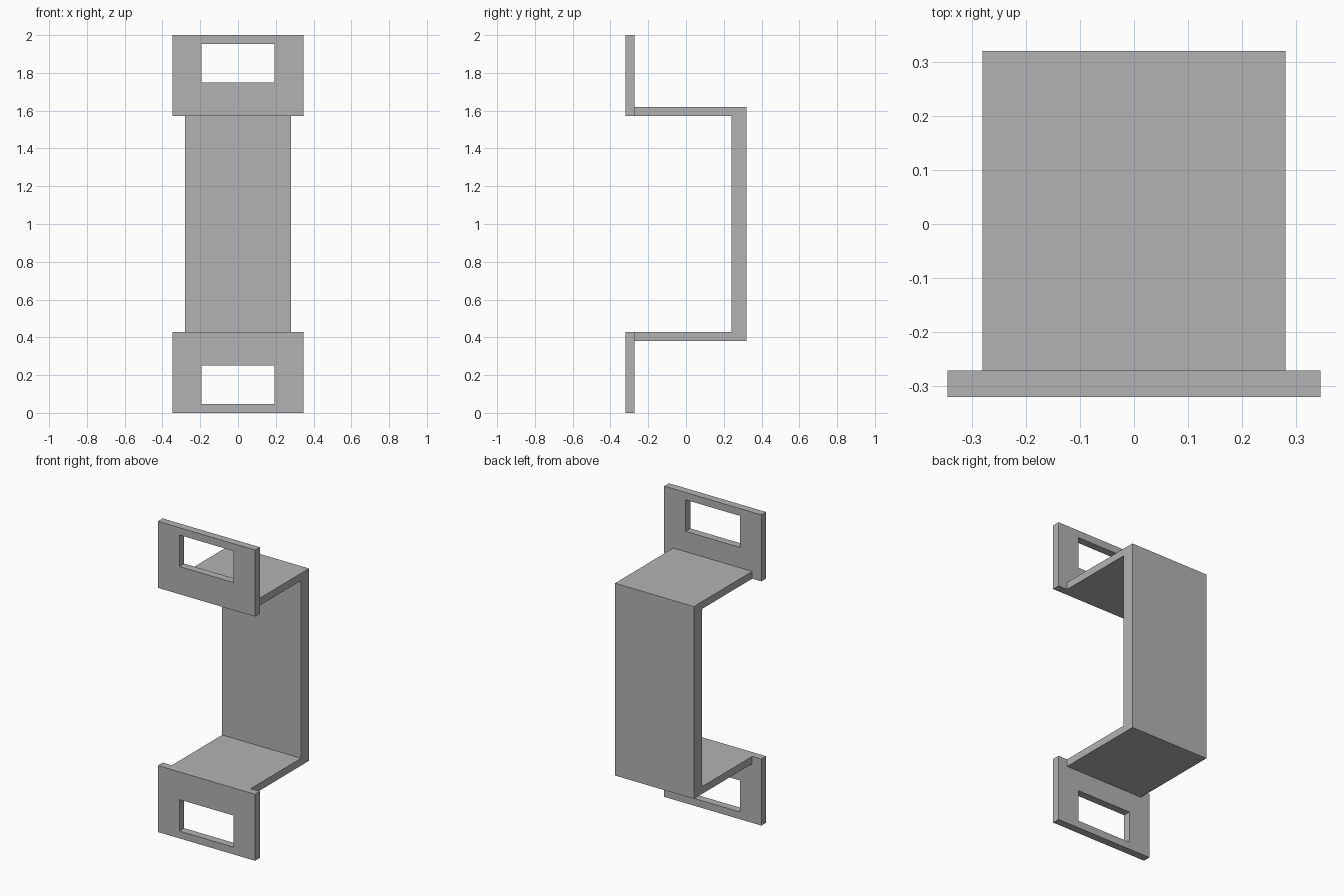
import bpy
import bmesh
from mathutils import Vector

cube = bpy.data.objects.get("Cube")
if cube:
    bpy.data.objects.remove(cube, do_unlink=True)

# Plain grey finish
grey = bpy.data.materials.new("plain grey")
grey.use_nodes = True
colour = (0.45, 0.45, 0.45, 1)
grey.diffuse_color = colour
grey.node_tree.nodes["Principled BSDF"].inputs["Base Color"].default_value = colour

MID = 1.0                      # height of the mirror plane
FRONT, INNER, BACK = -0.321, -0.272, 0.321
WEB_FRONT = 0.24               # inner face of the thick back wall


def extruded(name, points, faces, depth):
    """Sweep a flat set of faces along depth into a closed solid."""
    bm = bmesh.new()
    verts = [bm.verts.new(p) for p in points]
    flat = [bm.faces.new([verts[i] for i in f]) for f in faces]
    swept = bmesh.ops.extrude_face_region(bm, geom=flat, use_keep_orig=True)["geom"]
    moved = [g for g in swept if isinstance(g, bmesh.types.BMVert)]
    bmesh.ops.translate(bm, verts=moved, vec=Vector(depth))
    bmesh.ops.recalc_face_normals(bm, faces=bm.faces)
    mesh = bpy.data.meshes.new(name)
    bm.to_mesh(mesh)
    bm.free()
    mesh.materials.append(grey)
    obj = bpy.data.objects.new(name, mesh)
    bpy.context.collection.objects.link(obj)
    return obj


def rectangle(half_width, low, high):
    return [(-half_width, FRONT, low), (half_width, FRONT, low),
            (half_width, FRONT, high), (-half_width, FRONT, high)]


# U-shaped channel: two arms joined by a thicker back wall
half = 0.281
upper = [(INNER, 0.572), (WEB_FRONT, 0.572)]
outer = [(BACK, 0.619), (INNER, 0.619)]
profile = [(y, MID + h) for y, h in outer + upper]
profile += [(y, MID - h) for y, h in reversed(outer + upper)]
extruded("channel", [(-half, y, z) for y, z in profile],
         [range(len(profile))], (2 * half, 0, 0))

# Mounting plates, each a frame around a rectangular slot
ring = [(i, (i + 1) % 4, (i + 1) % 4 + 4, i + 4) for i in range(4)]
for name, side in (("upper_plate", 1), ("lower_plate", -1)):
    corners = rectangle(0.346, 0.572, 1.0) + rectangle(0.193, 0.75, 0.953)
    corners = [(x, y, MID + side * h) for x, y, h in corners]
    extruded(name, corners, ring, (0, INNER - FRONT, 0))
